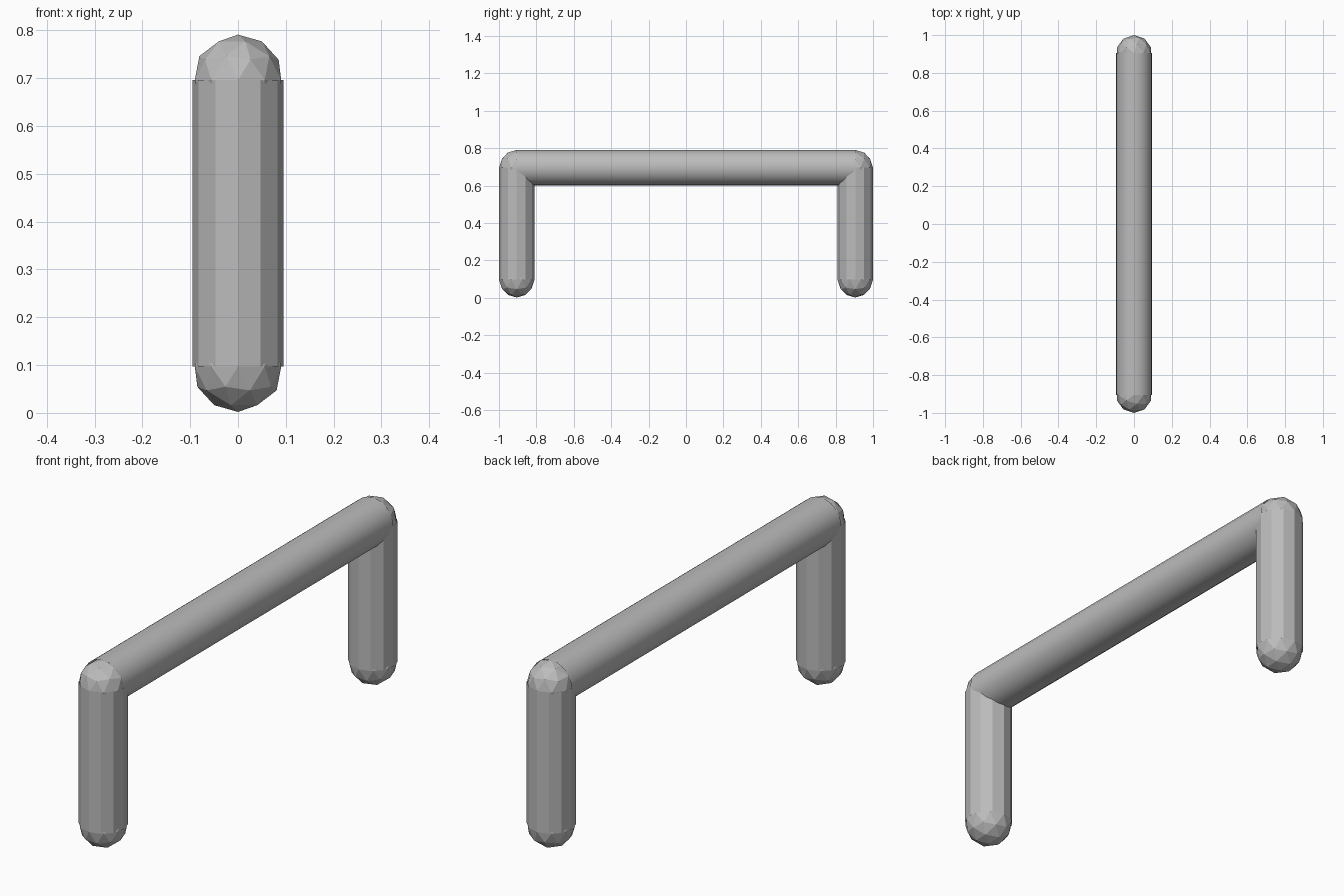
import bpy
import math

cube = bpy.data.objects.get("Cube")
if cube:
    bpy.data.objects.remove(cube, do_unlink=True)

R = 0.095            # tube radius
Y = 1.0 - R          # leg distance from the centre
Z_LOW, Z_TOP = 0.097, 0.696

grey = bpy.data.materials.new("plain_grey")
grey.use_nodes = True
grey.diffuse_color = (0.5, 0.5, 0.5, 1)
grey.node_tree.nodes["Principled BSDF"].inputs["Base Color"].default_value = (0.5, 0.5, 0.5, 1)


def finish(name):
    obj = bpy.context.object
    obj.name = name
    obj.data.materials.append(grey)
    return obj


def tube(name, sides, length, location, rotation=(0, 0, 0)):
    bpy.ops.mesh.primitive_cylinder_add(vertices=sides, radius=R, depth=length,
                                        end_fill_type='NOTHING',
                                        location=location, rotation=rotation)
    return finish(name)


def ball(name, location):
    bpy.ops.mesh.primitive_ico_sphere_add(subdivisions=2, radius=R, location=location)
    return finish(name)


# Legs with faceted balls at the foot and at the corner
for side, y in (("front", -Y), ("back", Y)):
    tube(side + "_leg", 12, Z_TOP - Z_LOW, (0, y, (Z_TOP + Z_LOW) / 2))
    ball(side + "_foot", (0, y, Z_LOW))
    ball(side + "_corner", (0, y, Z_TOP))

# Smooth crossbar joining the two corners
tube("crossbar", 24, 2 * Y, (0, 0, Z_TOP), (math.pi / 2, 0, 0))
bpy.ops.object.shade_smooth_by_angle(angle=math.radians(30))
